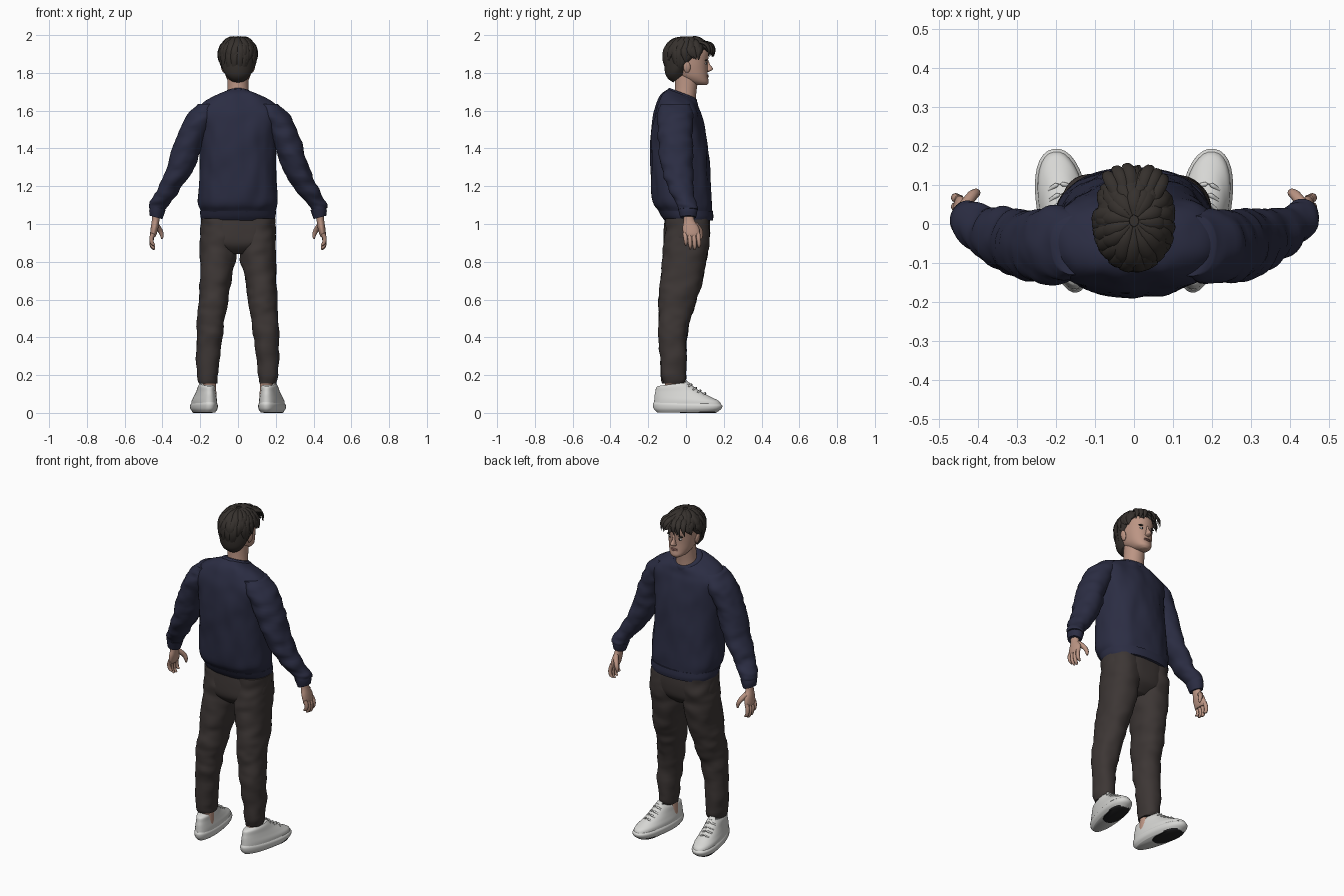
import bpy, bmesh, math, random
from mathutils import Vector, noise

random.seed(4)
if "Cube" in bpy.data.objects:
    bpy.data.objects.remove(bpy.data.objects["Cube"])


def material(name, r, g, b):
    m = bpy.data.materials.new(name)
    m.use_nodes = True
    m.diffuse_color = (r, g, b, 1)
    bsdf = m.node_tree.nodes["Principled BSDF"]
    bsdf.inputs["Base Color"].default_value = (r, g, b, 1)
    bsdf.inputs["Roughness"].default_value = 0.8
    return m


NAVY = material("navy knit", 0.024, 0.026, 0.056)
BROWN = material("brown cloth", 0.046, 0.037, 0.035)
HAIR = material("dark hair", 0.036, 0.030, 0.026)
SKIN = material("skin", 0.50, 0.30, 0.23)
LIP = material("lip", 0.40, 0.19, 0.16)
WHITE = material("off white leather", 0.68, 0.68, 0.66)
SOLE = material("black rubber", 0.015, 0.015, 0.016)


def build(name, tubes, mat):
    """Skin each list of rings into a closed tube, all in one object."""
    bm = bmesh.new()
    for rings in tubes:
        loops = [[bm.verts.new(p) for p in ring] for ring in rings]
        n = len(loops[0])
        for a, b in zip(loops, loops[1:]):
            for i in range(n):
                j = (i + 1) % n
                bm.faces.new((a[i], a[j], b[j], b[i]))
        bm.faces.new(loops[0][::-1])
        bm.faces.new(loops[-1])
    bmesh.ops.recalc_face_normals(bm, faces=bm.faces)
    mesh = bpy.data.meshes.new(name)
    bm.to_mesh(mesh)
    bm.free()
    mesh.materials.append(mat)
    ob = bpy.data.objects.new(name, mesh)
    bpy.context.collection.objects.link(ob)
    bpy.ops.object.select_all(action="DESELECT")
    ob.select_set(True)
    bpy.context.view_layer.objects.active = ob
    bpy.ops.object.shade_smooth_by_angle(angle=math.radians(55))
    return ob


def spline(keys, steps):
    """Catmull-Rom interpolation through tuples of numbers."""
    out = []
    for k in range(len(keys) - 1):
        p0, p1 = keys[max(k - 1, 0)], keys[k]
        p2, p3 = keys[k + 1], keys[min(k + 2, len(keys) - 1)]
        for s in range(steps):
            t = s / steps
            out.append([b + 0.5 * t * (c - a + t * (2 * a - 5 * b + 4 * c - d + t * (3 * (b - c) + d - a)))
                        for a, b, c, d in zip(p0, p1, p2, p3)])
    return out + [list(keys[-1])]


def loft(name, keys, mat, side=1, steps=5, n=36, power=2, fold=0, freq=(9, 9, 9), egg=0):
    """Keys are (x, z, half width, back y, front y, tilt in x, tilt in y)."""
    rings = []
    for cx, cz, rx, yb, yf, tx, ty in spline(keys, steps):
        cy, ry, ring = (yb + yf) / 2, (yf - yb) / 2, []
        for i in range(n):
            a = math.tau * i / n
            c, s = math.cos(a), math.sin(a)
            dx = math.copysign(abs(c) ** (2 / power), c) * rx * (1 + egg * s)
            dy = math.copysign(abs(s) ** (2 / power), s) * ry
            p = Vector((cx + dx, cy + dy, cz + tx * dx + ty * dy))
            if fold:
                q = Vector([u * f for u, f in zip(p, freq)]) + Vector((side * 3, 7, 0))
                crease = noise.noise(q) + 0.5 * noise.noise(q * 2.1)
                p += Vector((c, s, 0)) * fold * crease
            p.x *= side
            ring.append(p)
        rings.append(ring)
    return build(name, [rings], mat)


def tube(points, radii, normal=None, flat=1, n=8):
    """Rings around a path; flat squeezes the section along its normal."""
    keys = spline([(*p, r) for p, r in zip(points, radii)], 4)
    pts = [Vector(k[:3]) for k in keys]
    rings = []
    for i, p in enumerate(pts):
        t = (pts[min(i + 1, len(pts) - 1)] - pts[max(i - 1, 0)]).normalized()
        up = normal(p) if normal else Vector((1, 0, 0))
        u = t.cross(up).normalized()
        v = u.cross(t)
        r = max(keys[i][3], 0.0012)
        rings.append([p + u * r * math.cos(math.tau * k / n) + v * r * flat * math.sin(math.tau * k / n)
                      for k in range(n)])
    return rings


def blob(name, loc, size, mat, turn=0):
    bpy.ops.mesh.primitive_uv_sphere_add(segments=20, ring_count=12, location=loc, rotation=(0, turn, 0))
    ob = bpy.context.object
    ob.name, ob.scale = name, size
    ob.data.materials.append(mat)
    bpy.ops.object.shade_smooth()
    return ob


# Sweater body, ribbed hem and collar
loft("sweater_body", [
    (0, 1.035, .19, -.12, .138, 0, 0), (0, 1.07, .198, -.145, .138, 0, 0), (0, 1.12, .21, -.175, .137, 0, 0),
    (0, 1.25, .205, -.185, .128, 0, 0), (0, 1.4, .203, -.188, .115, 0, 0), (0, 1.5, .21, -.184, .1, 0, 0),
    (0, 1.58, .225, -.172, .08, 0, 0), (0, 1.63, .2, -.152, .064, 0, -.1), (0, 1.665, .145, -.128, .058, 0, -.25),
    (0, 1.685, .08, -.095, .054, 0, -.38)], NAVY, n=64, power=2.3, fold=.009, freq=(13, 11, 6))
loft("sweater_hem", [(0, 1.018, .191, -.112, .142, 0, 0), (0, 1.04, .199, -.13, .145, 0, 0),
                     (0, 1.07, .2, -.146, .142, 0, 0)], NAVY, n=64, power=2.3)
loft("sweater_collar", [(0, 1.665, .088, -.1, .06, 0, -.36), (0, 1.685, .08, -.096, .058, 0, -.38),
                        (0, 1.694, .068, -.086, .05, 0, -.38)], NAVY)

# Trouser seat
loft("trouser_seat", [(0, .84, .09, -.07, .06, 0, 0), (0, .89, .18, -.115, .115, 0, 0),
                      (0, .96, .2, -.118, .128, 0, 0), (0, 1.05, .19, -.11, .125, 0, 0)],
     BROWN, n=48, power=2.3, fold=.004)

for side, tag in ((1, "left"), (-1, "right")):
    # Sleeve and cuff
    loft(tag + "_sleeve", [
        (.15, 1.635, .06, -.13, .02, 0, 0), (.195, 1.57, .08, -.15, .045, 0, 0), (.255, 1.45, .076, -.148, .035, 0, 0),
        (.302, 1.31, .074, -.132, .035, 0, 0), (.368, 1.18, .057, -.09, .045, .1, 0),
        (.422, 1.1, .044, -.05, .06, .25, 0), (.43, 1.075, .04, -.04, .058, .25, 0)],
        NAVY, side, n=40, steps=8, fold=.011, freq=(9, 9, 19))
    loft(tag + "_cuff", [(.424, 1.085, .041, -.043, .06, .28, 0), (.431, 1.06, .039, -.037, .059, .28, 0),
                         (.434, 1.035, .033, -.03, .053, .28, 0)], NAVY, side)

    # Hand with four curled fingers and a thumb
    loft(tag + "_palm", [(.432, 1.06, .022, -.014, .038, 0, 0), (.436, 1.02, .02, -.012, .045, 0, 0),
                         (.442, .98, .02, -.018, .068, 0, 0), (.448, .945, .017, -.014, .072, 0, 0),
                         (.449, .93, .01, -.005, .062, 0, 0)], SKIN, side, n=20)
    digits = []
    for k in range(4):
        y, drop = -.006 + .023 * k, (.05, .066, .07, .06)[k]
        digits.append(tube([(side * .449, y, .95), (side * .458, y + .004, .95 - drop * .5),
                            (side * .455, y + .006, .95 - drop), (side * .441, y + .005, .945 - drop * 1.15)],
                           (.012, .0115, .01, .005)))
    digits.append(tube([(side * .436, .045, 1.0), (side * .415, .072, .97), (side * .404, .08, .945),
                        (side * .402, .08, .922)], (.016, .014, .011, .005)))
    build(tag + "_fingers", digits, SKIN)

    # Trouser leg
    loft(tag + "_trouser_leg", [
        (.158, .155, .046, -.122, -.01, 0, 0), (.16, .2, .053, -.132, .0, 0, 0), (.153, .38, .067, -.143, .002, 0, 0),
        (.143, .5, .073, -.147, .024, 0, 0), (.13, .6, .077, -.144, .056, 0, 0), (.12, .7, .083, -.136, .086, 0, 0),
        (.106, .84, .096, -.122, .114, 0, 0), (.1, .94, .098, -.115, .125, 0, 0), (.1, 1.03, .09, -.105, .12, 0, 0)],
        BROWN, side, n=40, power=2.2, steps=8, fold=.009, freq=(8, 8, 13))
    loft(tag + "_ankle", [(.148, .08, .034, -.115, -.04, 0, 0), (.152, .2, .034, -.11, -.04, 0, 0)], SKIN, side, n=20)

    # Trainer, turned outward
    shoe = [
        loft(tag + "_trainer_sole", [(0, .003, .052, -.155, .165, 0, 0), (0, .02, .064, -.172, .188, 0, 0),
                                     (0, .04, .066, -.178, .195, 0, -.02), (0, .052, .06, -.172, .188, 0, -.03)],
             WHITE, side, power=2.2, egg=.16),
        loft(tag + "_trainer_upper", [(0, .04, .061, -.172, .19, 0, 0), (0, .066, .06, -.17, .177, 0, -.02),
                                      (0, .09, .053, -.168, .135, 0, -.04), (0, .115, .046, -.164, .075, 0, 0),
                                      (0, .14, .041, -.16, .032, 0, .06), (0, .152, .034, -.152, .016, 0, .12)],
             WHITE, side, power=2.2, egg=.12),
        loft(tag + "_trainer_tread", [(0, 0, .049, -.03, .158, 0, 0), (0, .008, .054, -.035, .168, 0, 0)],
             SOLE, side, power=2.4, egg=.08),
        build(tag + "_trainer_laces", [tube([(-.03, y - .012, z - .014), (0, y, z), (.03, y - .012, z - .014)],
                                            (.005, .006, .005))
                                       for y, z in ((.104, .106), (.078, .12), (.054, .134), (.03, .152))], WHITE),
        build(tag + "_trainer_tongue", [tube([(0, .05, .115), (0, .015, .15), (0, -.004, .172)],
                                             (.022, .024, .017), lambda p: Vector((0, .7, .7)), .3)], WHITE)]
    for ob in shoe:
        ob.location = (side * .175, 0, 0)
        ob.rotation_euler.z = -side * .16

# Neck and head
loft("neck", [(0, 1.62, .068, -.08, .05, 0, 0), (0, 1.7, .057, -.06, .055, 0, 0),
              (0, 1.8, .055, -.06, .07, 0, 0)], SKIN)
loft("head", [(0, 1.735, .022, .06, .11, 0, 0), (0, 1.75, .045, .01, .12, 0, 0), (0, 1.78, .064, -.04, .116, 0, 0),
              (0, 1.82, .074, -.07, .114, 0, 0), (0, 1.86, .079, -.085, .116, 0, 0), (0, 1.91, .08, -.09, .12, 0, 0),
              (0, 1.95, .07, -.08, .1, 0, 0), (0, 1.975, .04, -.05, .06, 0, 0)], SKIN, power=2.15)
loft("nose", [(0, 1.806, .008, .1, .122, 0, 0), (0, 1.813, .016, .1, .136, 0, 0), (0, 1.824, .013, .1, .142, 0, 0),
              (0, 1.845, .008, .1, .127, 0, 0), (0, 1.868, .008, .1, .118, 0, 0)], SKIN, n=16)
for z, h in ((1.788, .004), (1.78, .005)):
    blob("lip", (0, .112, z), (.022, .009, h), LIP)
for side, tag in ((1, "left"), (-1, "right")):
    blob(tag + "_ear", (side * .08, .005, 1.83), (.01, .019, .03), SKIN, side * .2)
    blob(tag + "_eye", (side * .032, .104, 1.85), (.014, .006, .006), WHITE)
    blob(tag + "_iris", (side * .031, .1075, 1.85), (.006, .004, .006), SOLE)
    blob(tag + "_brow", (side * .034, .105, 1.867), (.021, .008, .0045), HAIR, side * .1)

# Hair cap, then overlapping locks sweeping from the crown
loft("hair_cap", [(0, 1.785, .056, -.068, .02, 0, .8), (0, 1.82, .079, -.095, .04, 0, .75),
                  (0, 1.865, .094, -.112, .1, 0, .55), (0, 1.915, .098, -.114, .124, 0, .2),
                  (0, 1.96, .083, -.09, .108, 0, 0), (0, 1.985, .035, -.04, .055, 0, 0)], HAIR, n=48)
CENTRE = Vector((0, .008, 1.89))


def scalp(azimuth, polar, grow=1):
    s, c = math.sin(polar), math.cos(polar)
    return CENTRE + Vector((.096 * s * math.cos(azimuth), .12 * s * math.sin(azimuth),
                            (.097 if c > 0 else .15) * c)) * grow


def outward(p):
    return (p - CENTRE).normalized()


locks = []
for count, first, reach, lift in ((15, .12, .62, 1.03), (22, .35, .85, 1.02), (26, .6, 1, 1.0)):
    for k in range(count):
        az = math.tau * (k + random.uniform(-.25, .25)) / count
        front = math.sin(az)
        end = 1.75 - .62 * front if front < 0 else 1.75 - .22 * front
        end = first + (end * reach - first) * random.uniform(.9, 1.06)
        sway = random.uniform(-.3, .3)
        tip = 1.07 + .13 * max(front, 0) ** 2 if reach > .8 and front > 0 else 1.02
        path = [scalp(az + sway * t * t, first + (end - first) * t, lift + (tip - lift) * t ** 3 + .03 * math.sin(3 * t))
                for t in (0, .3, .6, .85, 1)]
        locks.append(tube(path, (.006, .017, .02, .013, .001), outward, .5))
# Loose fringe strands parted over the forehead
for x, lean in ((-.06, -.02), (-.035, -.02), (-.01, -.015), (.03, .02), (.05, .02), (.07, .015)):
    y = .125 - x * x * 6
    locks.append(tube([(x * .6, y - .05, 1.968), (x, y + .005, 1.955), (x + lean * .6, y + .026, 1.925),
                       (x + lean, y + .022, 1.885)], (.012, .016, .012, .001), outward, .5))
build("hair_locks", locks, HAIR)
